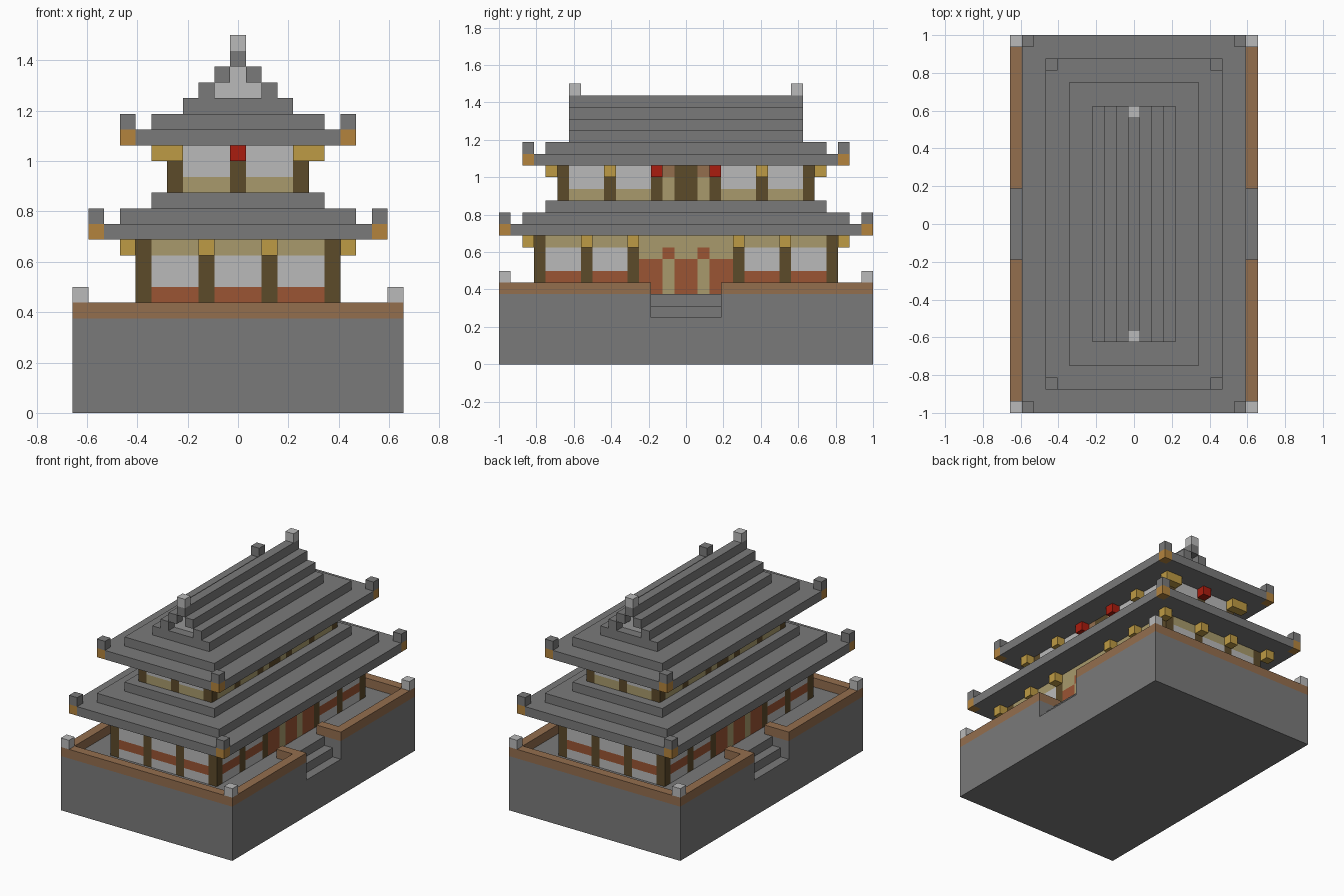
import bpy
import bmesh

U = 1 / 16  # one block

if "Cube" in bpy.data.objects:
    bpy.data.objects.remove(bpy.data.objects["Cube"], do_unlink=True)


def material(name, *rgb):
    m = bpy.data.materials.new(name)
    m.use_nodes = True
    m.diffuse_color = (*rgb, 1)
    m.node_tree.nodes["Principled BSDF"].inputs["Base Color"].default_value = (*rgb, 1)
    return m


GREY = material("slate grey", 0.195, 0.195, 0.195)
PALE = material("pale plaster", 0.49, 0.49, 0.49)
BROWN = material("rim brown", 0.296, 0.156, 0.076)
RUST = material("rust red", 0.328, 0.089, 0.034)
BEIGE = material("beige wood", 0.392, 0.323, 0.15)
DARK = material("dark timber", 0.107, 0.069, 0.023)
GOLD = material("gold bracket", 0.515, 0.328, 0.058)
AMBER = material("amber tip", 0.456, 0.231, 0.048)
RED = material("bright red", 0.402, 0.0116, 0.0044)


def part(name, mat, boxes):
    """Boxes in blocks (x0, x1, y0, y1, z0, z1), mirrored across x and y."""
    cells = set()
    for x0, x1, y0, y1, z0, z1 in boxes:
        for xs in ((x0, x1), (-x1, -x0)):
            for ys in ((y0, y1), (-y1, -y0)):
                cells.add((*xs, *ys, z0, z1))
    bm = bmesh.new()
    for x0, x1, y0, y1, z0, z1 in sorted(cells):
        cube = bmesh.ops.create_cube(bm, size=1)["verts"]
        for v in cube:
            v.co.x = (x1 if v.co.x > 0 else x0) * U
            v.co.y = (y1 if v.co.y > 0 else y0) * U
            v.co.z = (z1 if v.co.z > 0 else z0) * U
    mesh = bpy.data.meshes.new(name)
    bm.to_mesh(mesh)
    bm.free()
    mesh.materials.append(mat)
    obj = bpy.data.objects.new(name, mesh)
    bpy.context.collection.objects.link(obj)


def slab(x, y, z0, z1):
    return (-x, x, -y, y, z0, z1)


def block(x, y, z0, z1):
    return (x, x + 1, y, y + 1, z0, z1)


# Stone base with a stair notch in each long side
part("base", GREY, [slab(10.5, 16, 0, 4), slab(7.5, 16, 4, 6), (7.5, 10.5, 3, 16, 4, 6)])
part("steps", GREY, [(7.5, 8.5, -3, 3, 4, 6), (8.5, 9.5, -3, 3, 4, 5)])
part("base_rim", BROWN, [(-10.5, 10.5, 15, 16, 6, 7), (9.5, 10.5, 3, 15, 6, 7),
                         (7.5, 9.5, 3, 4, 6, 7)])
part("rim_posts", PALE, [block(9.5, 15, 7, 8)])


def walls(name, mat, panels, bands):
    part(name, mat, [(*p, *b) for p in panels for b in bands])


# Lower storey
low = [(2.5, 5.5, 12, 13), (-1.5, 1.5, 12, 13), (5.5, 6.5, 9, 12), (5.5, 6.5, 5, 8)]
walls("lower_plaster", PALE, low, [(6, 7), (8, 10)])
walls("lower_red_band", RUST, low, [(7, 8)])
walls("lower_lintel", BEIGE, low, [(10, 11)])
part("lower_pillars", DARK, [block(x, y, 6, 11) for x, y in
                             ((5.5, 12), (1.5, 12), (5.5, 8), (5.5, 4))])
part("lower_brackets", GOLD, [block(x, y, 10, 11) for x, y in
                              ((6.5, 13), (1.5, 13), (6.5, 8), (6.5, 4))])
part("door_panels", RUST, [(5.5, 6.5, 2, 4, 6, 9), (5.5, 6.5, -1, 1, 6, 9),
                           block(5.5, 1, 9, 10)])
part("door_frame", BEIGE, [block(5.5, 1, 6, 9), (5.5, 6.5, -1, 1, 9, 10),
                           (5.5, 6.5, 2, 4, 9, 10), (5.5, 6.5, -4, 4, 10, 11)])

# Upper storey
high = [(0.5, 3.5, 10, 11), (3.5, 4.5, 7, 10), (3.5, 4.5, 3, 6)]
walls("upper_sill", BEIGE, high, [(14, 15)])
walls("upper_plaster", PALE, high, [(15, 17)])
part("upper_pillars", DARK, [block(x, y, 14, 17) for x, y in
                             ((3.5, 10), (-0.5, 10), (3.5, 6), (3.5, 2))]
     + [(3.5, 4.5, -1, 1, 14, 17)])
part("upper_brackets", GOLD, [block(x, y, 16, 17) for x, y in
                              ((4.5, 11), (3.5, 11), (4.5, 6))])
part("red_brackets", RED, [block(-0.5, 11, 16, 17), block(4.5, 2, 16, 17)])
part("upper_door_panels", BEIGE, [block(3.5, 1, 14, 16)])
part("upper_door_lintel", BROWN, [block(3.5, 1, 16, 17)])


def eaves(name, x, y, z):
    """Stepped roof with coloured, raised corners."""
    part(name, GREY, [slab(x - 1, y, z, z + 1), (x - 1, x, -y + 1, y - 1, z, z + 1),
                      slab(x - 2, y - 2, z + 1, z + 2)])
    part(name + "_corner_tips", AMBER, [block(x - 1, y - 1, z, z + 1)])
    part(name + "_corner_posts", GREY, [block(x - 1, y - 1, z + 1, z + 2)])


eaves("lower_roof", 9.5, 16, 11)
part("lower_roof_top", GREY, [slab(5.5, 12, 13, 14)])
eaves("upper_roof", 7.5, 14, 17)

# Gabled ridge with recessed end walls
part("ridge", GREY, [slab(3.5, 10, 19, 20), (1.5, 2.5, -10, 10, 20, 21),
                     (0.5, 1.5, -10, 10, 21, 22), slab(0.5, 10, 22, 23)])
part("gable_walls", PALE, [slab(1.5, 9, 20, 21), slab(0.5, 9, 21, 22)])
part("ridge_finials", PALE, [block(-0.5, 9, 23, 24)])
